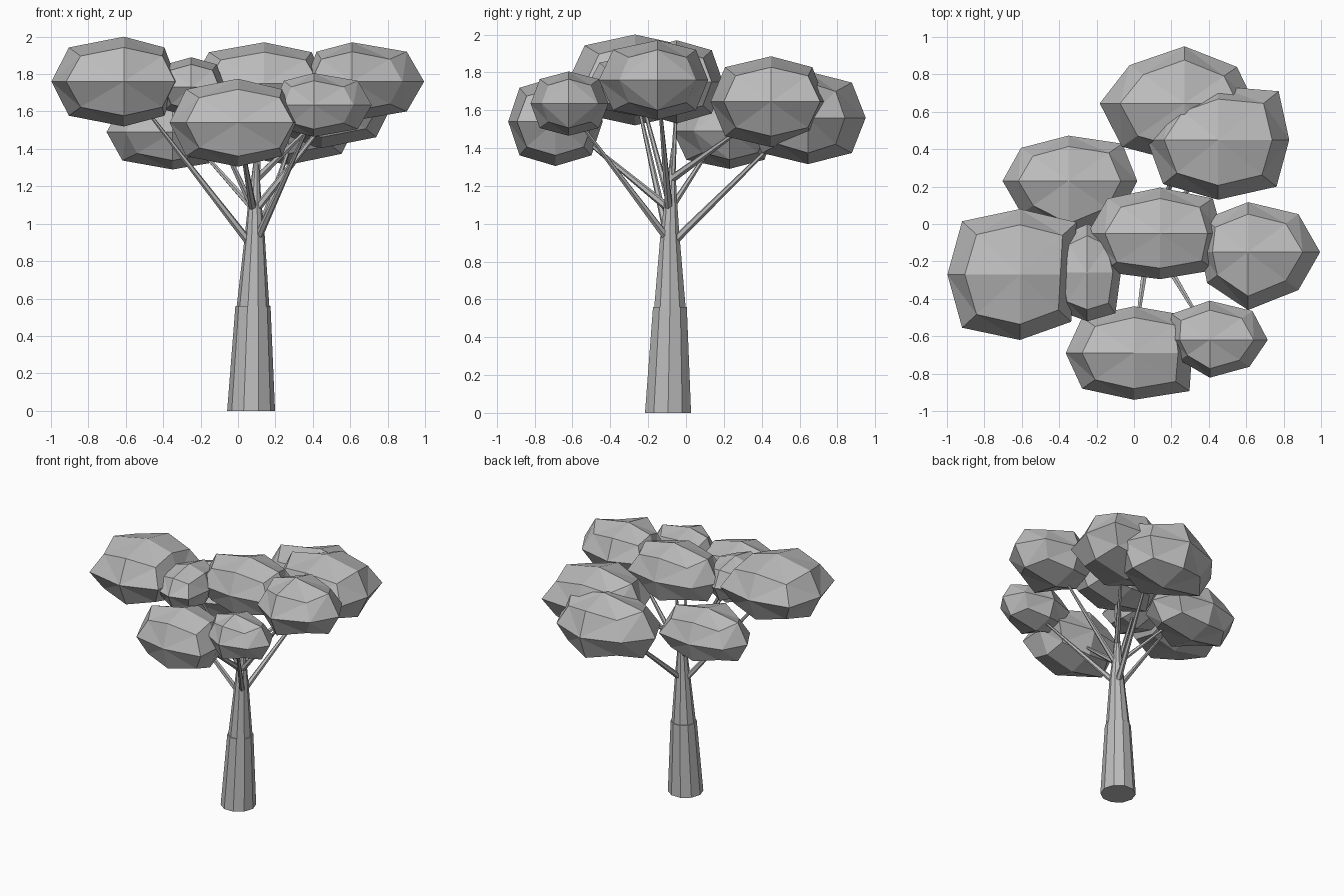
import bpy, bmesh, math
from mathutils import Vector, Matrix

cube = bpy.data.objects.get("Cube")
if cube:
    bpy.data.objects.remove(cube, do_unlink=True)

grey = bpy.data.materials.new("plain grey")
grey.use_nodes = True
grey.diffuse_color = (0.5, 0.5, 0.5, 1)
bsdf = next(n for n in grey.node_tree.nodes if n.type == 'BSDF_PRINCIPLED')
bsdf.inputs["Base Color"].default_value = (0.5, 0.5, 0.5, 1)


def add_object(name, bm):
    bmesh.ops.recalc_face_normals(bm, faces=bm.faces)
    mesh = bpy.data.meshes.new(name)
    bm.to_mesh(mesh)
    bm.free()
    mesh.materials.append(grey)
    obj = bpy.data.objects.new(name, mesh)
    bpy.context.collection.objects.link(obj)
    return obj


def foliage(name, centre, half, reach):
    """Rounded, once-divided cube; reach scales its eight compass sectors,
    counter-clockwise from +x."""
    bm = bmesh.new()
    bmesh.ops.create_cube(bm, size=2)
    bmesh.ops.subdivide_edges(bm, edges=bm.edges[:], cuts=1, use_grid_fill=True)
    rounding = {1: 1.0, 2: 0.76, 3: 0.57}
    for v in bm.verts:
        outer = sum(abs(c) > 0.5 for c in v.co)
        sector = round(math.atan2(v.co.y, v.co.x) / (math.pi / 4)) % 8
        v.co *= rounding[outer]
        if v.co.xy.length > 0.1:
            v.co.xy *= reach[sector]
    bm.transform(Matrix.Translation(centre) @ Matrix.Diagonal((*half, 1)))
    # Fold the flat panels into facets around each face centre
    bmesh.ops.triangulate(bm, faces=bm.faces[:], quad_method='SHORT_EDGE')
    return add_object(name, bm)


def tapered(name, rings, sides):
    """Loft level rings, each given as (centre, radius), and cap both ends."""
    bm = bmesh.new()
    loops = []
    for centre, radius in rings:
        loops.append([bm.verts.new(Vector(centre) + radius * Vector(
            (math.cos(2 * math.pi * i / sides), math.sin(2 * math.pi * i / sides), 0)))
            for i in range(sides)])
    for a, b in zip(loops, loops[1:]):
        for i in range(sides):
            j = (i + 1) % sides
            bm.faces.new((a[i], a[j], b[j], b[i]))
    bm.faces.new(loops[0][::-1])
    bm.faces.new(loops[-1])
    return add_object(name, bm)


def branch(name, start, end, thick=0.022, thin=0.008):
    start, end = Vector(start), Vector(end)
    axis = end - start
    bm = bmesh.new()
    bmesh.ops.create_cone(bm, cap_ends=True, segments=6, radius1=thick,
                          radius2=thin, depth=axis.length)
    turn = axis.to_track_quat('Z', 'Y').to_matrix().to_4x4()
    bm.transform(Matrix.Translation((start + end) / 2) @ turn)
    return add_object(name, bm)


# Trunk, with a small step between its two sections
tapered("lower_trunk", [((0.07, -0.095, 0), 0.128), ((0.08, -0.085, 0.56), 0.094)], 10)
tapered("upper_trunk", [((0.08, -0.085, 0.55), 0.088), ((0.09, -0.085, 0.95), 0.052),
                        ((0.09, -0.08, 1.13), 0.034), ((0.10, -0.07, 1.40), 0.008)], 10)

# Branches
branch("left_branch", (0.06, -0.09, 0.90), (-0.50, -0.25, 1.62))
branch("front_branch", (0.08, -0.09, 1.08), (0.01, -0.58, 1.48))
branch("front_right_branch", (0.10, -0.09, 0.91), (0.38, -0.56, 1.53))
branch("right_branch", (0.10, -0.09, 1.08), (0.55, -0.14, 1.65))
branch("back_branch", (0.10, -0.06, 0.91), (0.30, 0.52, 1.48))
branch("back_right_branch", (0.10, -0.07, 1.24), (0.42, 0.36, 1.55))
branch("back_left_branch", (0.08, -0.08, 1.08), (-0.25, 0.16, 1.45), 0.018)
branch("inner_left_branch", (0.08, -0.08, 1.08), (-0.20, -0.24, 1.68), 0.018)
branch("centre_branch", (0.09, -0.08, 1.05), (0.13, -0.05, 1.65), 0.018)

# Foliage clumps
foliage("left_foliage", (-0.61, -0.27, 1.76), (0.38, 0.35, 0.24),
        (.75, 1.05, 1, 1.07, 1.02, 1.07, 1, .95))
foliage("inner_left_foliage", (-0.25, -0.26, 1.73), (0.18, 0.26, 0.16),
        (1, 1, 1, 1, 1, 1.05, 1, 1.1))
foliage("centre_foliage", (0.14, -0.05, 1.75), (0.37, 0.245, 0.22),
        (.9, 1, 1, 1, 1.05, 1.1, 1, 1.05))
foliage("right_foliage", (0.61, -0.15, 1.76), (0.385, 0.29, 0.21),
        (1, .92, .92, .8, .65, .75, 1.07, .92))
foliage("front_foliage", (0, -0.69, 1.54), (0.365, 0.25, 0.235),
        (.85, 1.05, 1, 1, 1, 1, 1, 1.07))
foliage("front_right_foliage", (0.405, -0.62, 1.635), (0.31, 0.21, 0.17),
        (1, .97, 1, .87, .68, .68, .96, .9))
foliage("back_left_foliage", (-0.35, 0.23, 1.49), (0.36, 0.25, 0.2),
        (1.02, 1.05, .97, .93, .98, .92, 1.2, 1))
foliage("back_foliage", (0.27, 0.645, 1.56), (0.44, 0.305, 0.245),
        (.85, .84, 1, .88, 1.03, 1, 1.05, .9))
foliage("back_right_foliage", (0.45, 0.45, 1.645), (0.38, 0.305, 0.24),
        (1, 1.12, .94, .87, 1, 1.02, 1.05, 1.08))
